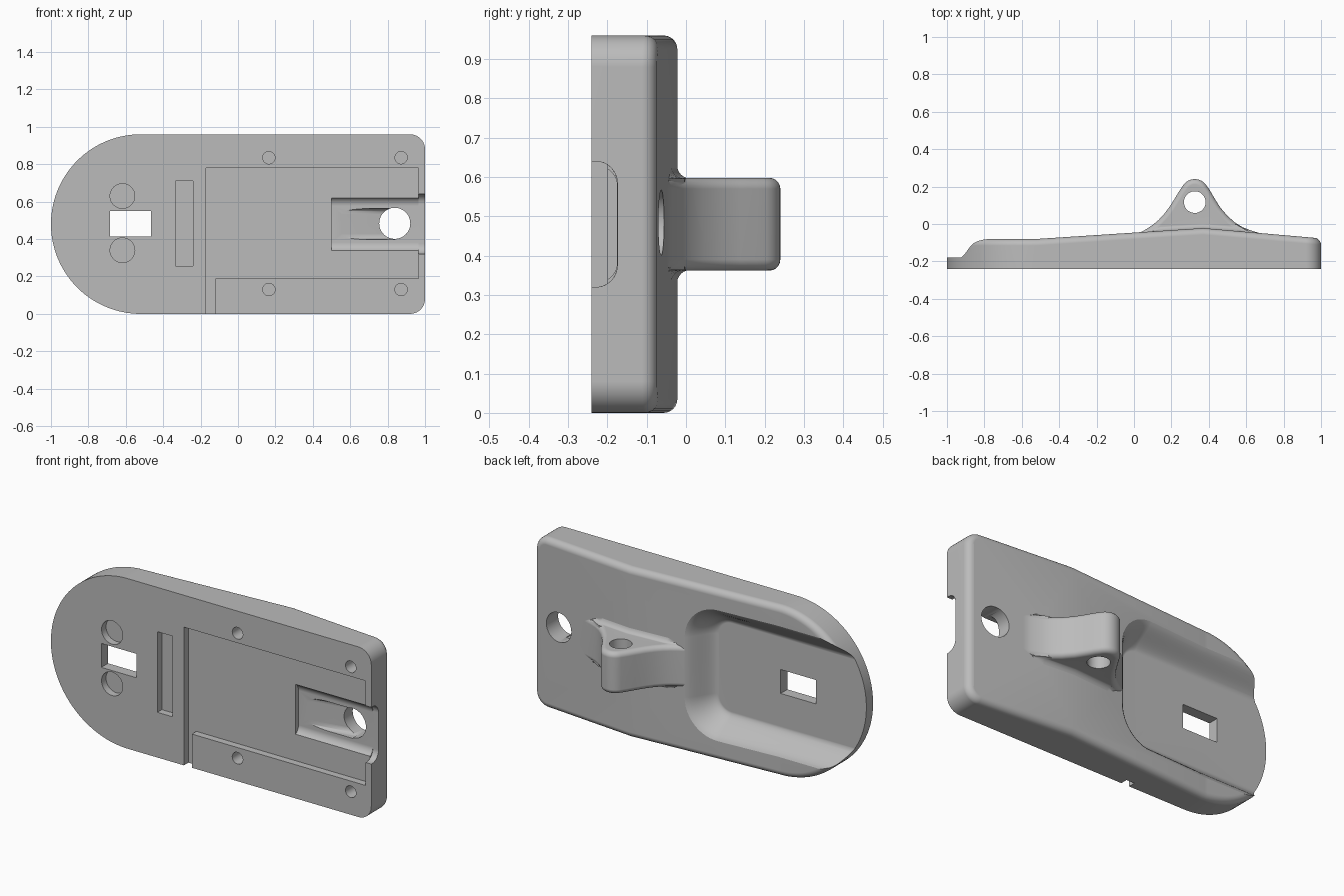
import bpy, bmesh
from math import sin, cos, pi, radians
from mathutils import Vector

cube = bpy.data.objects.get("Cube")
if cube:
    bpy.data.objects.remove(cube)

MID = 0.48       # height of the long axis
FRONT = -0.24    # flat front plane

grey = bpy.data.materials.new("light_grey")
grey.use_nodes = True
grey.diffuse_color = (0.5, 0.5, 0.5, 1)
grey.node_tree.nodes["Principled BSDF"].inputs["Base Color"].default_value = (0.5, 0.5, 0.5, 1)


def loft(name, rings, strips=False):
    """Skin equal rings of points; strips caps mirrored rings across the axis."""
    bm = bmesh.new()
    rows = [[bm.verts.new(p) for p in ring] for ring in rings]
    n = len(rows[0])
    for a, b in zip(rows, rows[1:]):
        for i in range(n):
            j = (i + 1) % n
            bm.faces.new((a[i], a[j], b[j], b[i]))
    for row in (rows[0], rows[-1]):
        if strips:
            for i in range(n // 2 - 1):
                bm.faces.new((row[i], row[i + 1], row[n - 2 - i], row[n - 1 - i]))
        else:
            bm.faces.new(row)
    bmesh.ops.recalc_face_normals(bm, faces=bm.faces)
    mesh = bpy.data.meshes.new(name)
    bm.to_mesh(mesh)
    bm.free()
    mesh.materials.append(grey)
    obj = bpy.data.objects.new(name, mesh)
    bpy.context.collection.objects.link(obj)
    return obj


def combine(target, tool, operation="DIFFERENCE"):
    mod = target.modifiers.new("combine", "BOOLEAN")
    mod.operation, mod.solver, mod.object = operation, "EXACT", tool
    bpy.context.view_layer.objects.active = target
    bpy.ops.object.modifier_apply(modifier=mod.name)
    bpy.data.objects.remove(tool)


def arc(cx, cy, r, a0, a1, n):
    return [(cx + r * cos(radians(a0 + (a1 - a0) * i / n)),
             cy + r * sin(radians(a0 + (a1 - a0) * i / n))) for i in range(n + 1)]


def prism(points, y0, y1):
    return loft("cutter", [[(x, y, z) for x, z in points] for y in (y0, y1)])


def box(x0, x1, z0, z1, y1):
    return prism([(x0, z0), (x1, z0), (x1, z1), (x0, z1)], -0.3, y1)


def disc(x, z, r, y1):
    return prism(arc(x, z, r, 0, 352.5, 47), -0.3, y1)


def back(x):
    """Depth of the gently ridged back surface."""
    if x < -0.52:
        return -0.08
    if x < 0.37:
        return -0.08 + 0.058 * (x + 0.52) / 0.89
    return -0.022 - 0.055 * (x - 0.37) / 0.63


def mirrored(half, depth):
    full = half + [(x, -z) for x, z in reversed(half)]
    return [(x, depth(x), MID + z) for x, z in full]


# Main plate: round left end, small right corners, rounded back rim
def plate_half(d):
    step = 90 / 32.5
    return (arc(0.92, 0.40, 0.08 - d, 0, 90, 10) + [(0.37, 0.48 - d)]
            + arc(-0.52, 0, 0.48 - d, 90, 90 + 32 * step, 32))


R = 0.035
rings = [mirrored(plate_half(0), lambda x: FRONT)]
for k in range(7):
    a = k * pi / 12
    rings.append(mirrored(plate_half(R * (1 - cos(a))),
                          lambda x: back(x) - R * (1 - sin(a))))
plate = loft("mount_plate", rings, strips=True)


# Back trough, open at the left end, with soft S-shaped walls
def trough_half(o):
    r = 0.08 + o
    return (arc(-0.08 + o - r, 0.25 + o - r, r, 0, 90, 12)
            + [(-0.52, 0.25 + o), (-1.2, 0.25 + o)])


rings = []
for k in range(13):
    t = k / 12
    s = 1.02 * t * t * (3 - 2 * t)
    rings.append(mirrored(trough_half(0.13 * t),
                          lambda x: -0.18 + (back(x) + 0.18) * s))
rings.append(mirrored(trough_half(0.13), lambda x: 0.3))
combine(plate, loft("cutter", rings, strips=True))

# Lug: flared profile with rounded edges on both sides
left = [(0.04, -0.042), (0.07, -0.025), (0.10, -0.005), (0.13, 0.02), (0.16, 0.052),
        (0.19, 0.092), (0.22, 0.14), (0.245, 0.181), (0.262, 0.205)]
right = [(0.388, 0.205), (0.405, 0.181), (0.43, 0.138), (0.46, 0.09), (0.50, 0.043),
         (0.54, 0.008), (0.58, -0.017), (0.63, -0.036), (0.68, -0.051)]
crown = arc(0.325, 0.165, 0.075, 145, 35, 12)
top = left + crown + right


def lug_ring(d, z):
    pts = []
    for i, p in enumerate(top):
        a, b = top[max(i - 1, 0)], top[min(i + 1, len(top) - 1)]
        t = (Vector(b) - Vector(a)).normalized()
        pts.append((p[0] + t.y * d, p[1] - t.x * d, z))
    return pts + [(0.58, -0.1, z), (0.14, -0.1, z)]


HALF, E = 0.118, 0.028
edge = [(E * (1 - cos(k * pi / 10)), HALF - E + E * sin(k * pi / 10)) for k in range(6)]
rings = [lug_ring(d, MID - h) for d, h in reversed(edge)] + [lug_ring(d, MID + h) for d, h in edge]
combine(plate, loft("lug", rings), "UNION")

# Fillet where the lug sides meet the plate
rings = []
for x, size in ((0.08, 0.1), (0.14, 1), (0.37, 1), (0.55, 1), (0.62, 0.1)):
    side = arc(HALF + 0.033, back(x) + 0.034 * size, 0.035, 270, 180, 6)
    side = [(z, back(x) - 0.001 + (y - back(x)) * size if size < 1 else y) for z, y in side]
    side = [(HALF + 0.033, back(x) - 0.02)] + side
    full = side + [(-z, y) for z, y in reversed(side)]
    rings.append([(x, y, MID + z) for z, y in full])
combine(plate, loft("lug_fillet", rings), "UNION")

# Cross hole through the lug
combine(plate, loft("cutter", [[(x, y, z) for x, y in arc(0.325, 0.117, 0.058, 0, 352.5, 47)]
                               for z in (0.2, 0.8)]))

# Shallow front pocket with a slot running out of the bottom edge
combine(plate, prism([(-0.17, 0.78), (0.965, 0.78), (0.965, 0.19), (-0.12, 0.19),
                      (-0.12, -0.05), (-0.17, -0.05)], -0.3, -0.2))


# Front channel, end notch and sloping groove leading to the hole
def channel_section(x, half, r, y):
    side = [(half, -0.3)] + arc(half - r, y - r, r, 0, 90, 8)
    full = side + [(-z, d) for z, d in reversed(side)]
    return [(x, d, MID + z) for z, d in full]


for x0, y0, x1, y1, half, r in ((0.50, -0.175, 1.1, -0.175, 0.1475, 0.05),
                                (0.965, -0.175, 1.1, -0.174, 0.16, 0.055),
                                (0.53, -0.18, 0.84, -0.115, 0.083, 0.03)):
    combine(plate, loft("cutter", [channel_section(x0, half, r, y0),
                                   channel_section(x1, half, r, y1)]))

# Through openings, screw holes and blind recesses
combine(plate, disc(0.838, 0.484, 0.083, 0.2))
combine(plate, box(-0.685, -0.465, 0.415, 0.55, 0.2))
combine(plate, box(-0.335, -0.24, 0.255, 0.71, -0.2))
for z in (0.34, 0.63):
    combine(plate, disc(-0.618, z, 0.066, -0.2))
for x in (0.165, 0.872):
    for z in (0.13, 0.835):
        combine(plate, disc(x, z, 0.033, -0.14))

# Smooth curves, crisp edges
bpy.ops.object.select_all(action="DESELECT")
plate.select_set(True)
bpy.context.view_layer.objects.active = plate
bpy.ops.object.shade_smooth_by_angle(angle=radians(30))
plate.modifiers.new("even_shading", "WEIGHTED_NORMAL").keep_sharp = True
